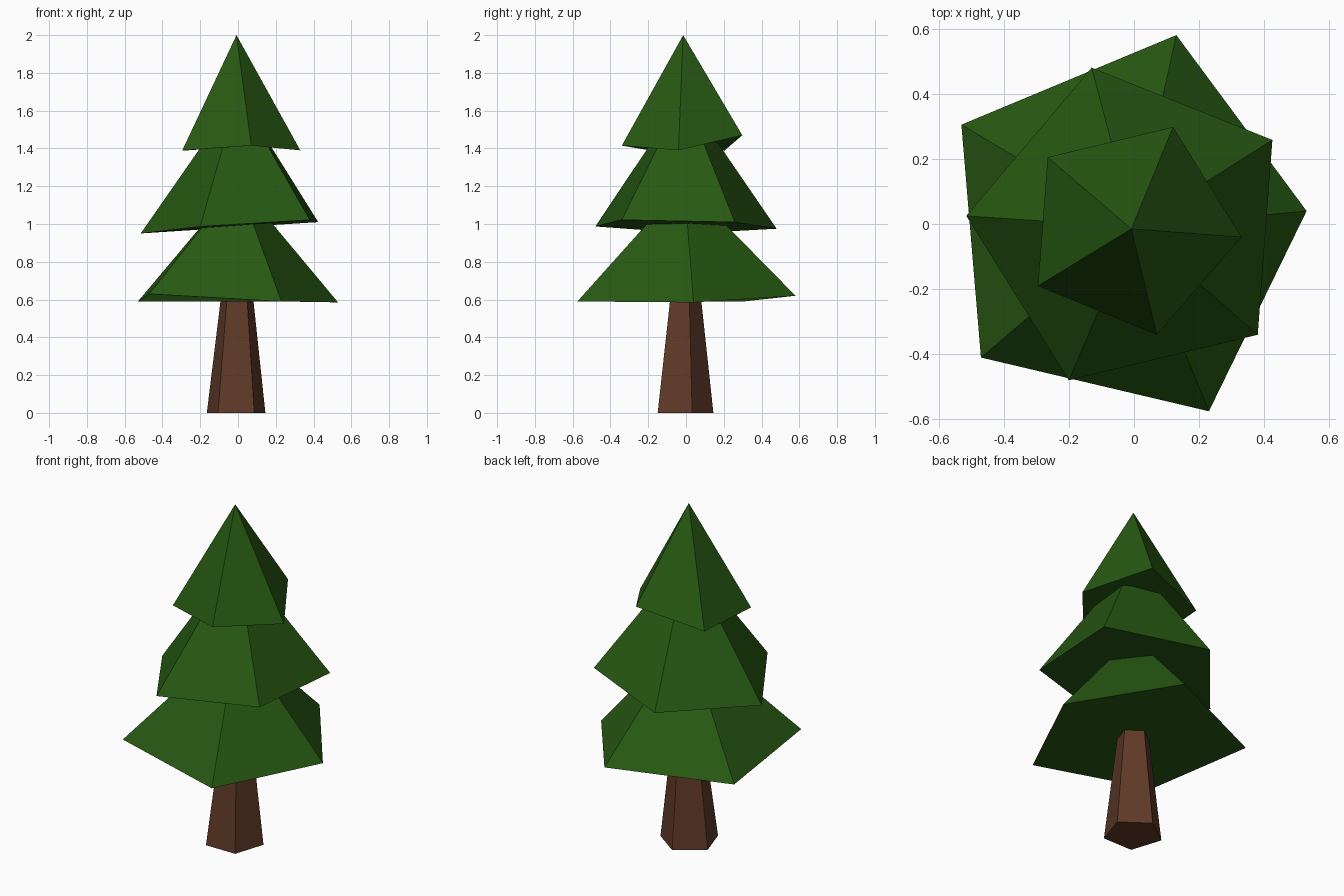
import bpy, bmesh, math
from mathutils import Vector

if "Cube" in bpy.data.objects:
    bpy.data.objects.remove(bpy.data.objects["Cube"])


def material(name, rgb):
    m = bpy.data.materials.new(name)
    m.diffuse_color = (*rgb, 1)
    m.use_nodes = True
    m.node_tree.nodes["Principled BSDF"].inputs["Base Color"].default_value = m.diffuse_color
    return m


green = material("pine green", (0.020, 0.098, 0.006))
brown = material("bark brown", (0.115, 0.042, 0.021))


def add_object(name, bm, mat):
    bmesh.ops.recalc_face_normals(bm, faces=bm.faces[:])
    me = bpy.data.meshes.new(name)
    bm.to_mesh(me)
    bm.free()
    me.materials.append(mat)
    ob = bpy.data.objects.new(name, me)
    bpy.context.collection.objects.link(ob)
    return ob


def loft(name, lower, upper, mat):
    """Closed solid between two rings; a one-point upper ring makes a cone."""
    bm = bmesh.new()
    a = [bm.verts.new(p) for p in lower]
    b = [bm.verts.new(p) for p in upper]
    n = len(a)
    for i in range(n):
        j = (i + 1) % n
        if len(b) == 1:
            bm.faces.new((a[i], a[j], b[0]))
        else:
            bm.faces.new((a[i], a[j], b[j], b[i]))
    bm.faces.new(a[::-1])
    if len(b) > 1:
        bm.faces.new(b)
    return add_object(name, bm, mat)


def tier(name, rim, apex, cut=None):
    """Irregular five-sided skirt of branches aimed at apex, cut off at a fraction."""
    apex = Vector(apex)
    rim = [Vector(p) for p in rim]
    top = [apex] if cut is None else [p.lerp(apex, cut) for p in rim]
    return loft(name, rim, top, green)


def pentagon(cx, cy, r, z):
    return [(cx + r * math.cos(math.radians(90 + 72 * i)),
             cy + r * math.sin(math.radians(90 + 72 * i)), z) for i in range(5)]


# tapered trunk
loft("trunk", pentagon(-0.01, -0.018, 0.163, 0),
     pentagon(-0.005, -0.01, 0.086, 0.64), brown)

# three branch tiers
tier("lower_branches",
     [(0.13, 0.58, 0.62), (-0.53, 0.305, 0.59), (-0.47, -0.41, 0.63),
      (0.23, -0.575, 0.59), (0.53, 0.04, 0.585)], (0, -0.01, 1.22), 0.75)
tier("middle_branches",
     [(-0.13, 0.48, 0.975), (-0.515, 0.025, 0.95), (-0.20, -0.48, 0.987),
      (0.38, -0.34, 1.022), (0.425, 0.258, 1.01)], (0, -0.01, 1.69), 0.72)
tier("top_branches",
     [(0.12, 0.298, 1.47), (-0.265, 0.205, 1.39), (-0.295, -0.19, 1.39),
      (0.07, -0.34, 1.415), (0.33, -0.04, 1.39)], (-0.008, -0.015, 2.0))
